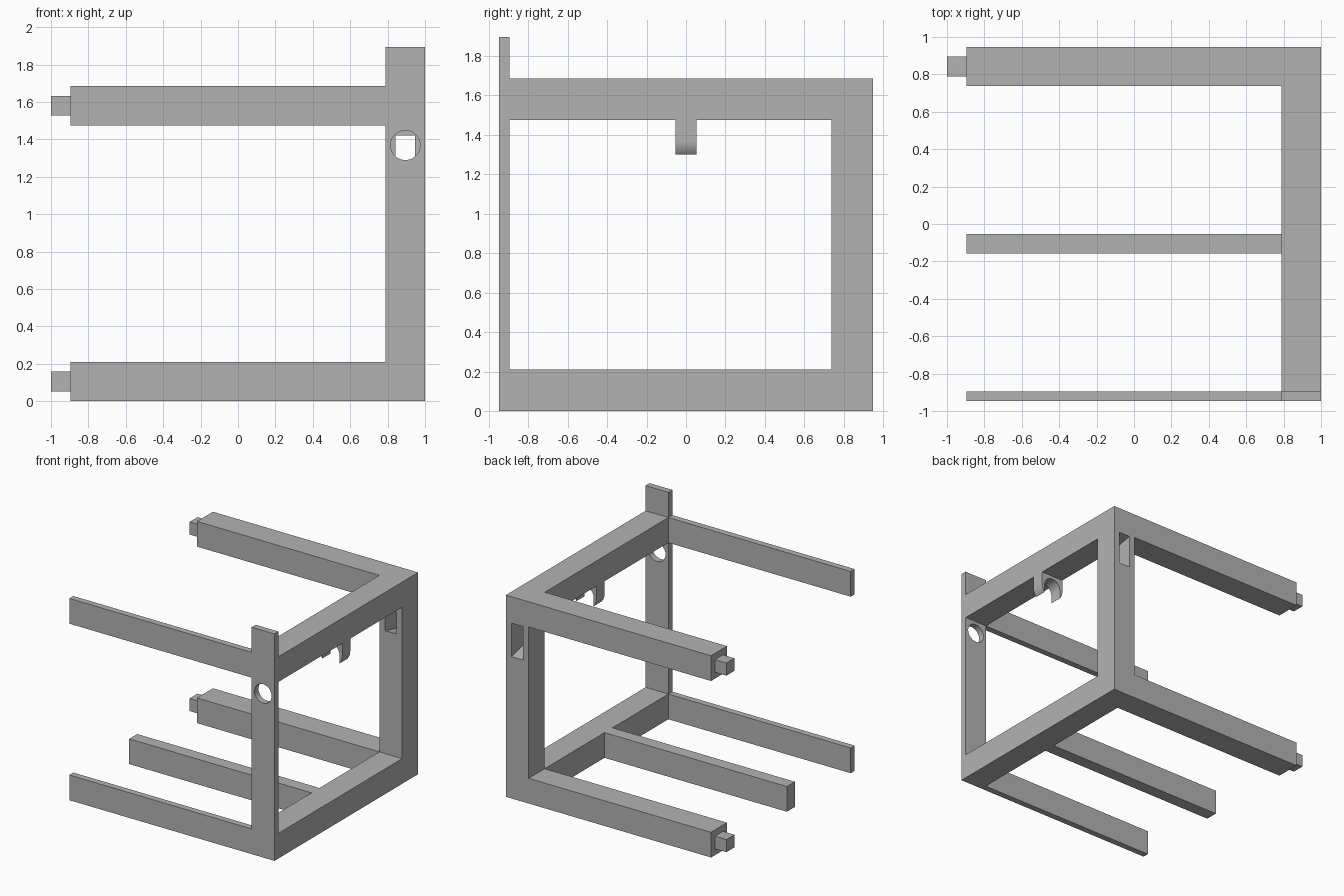
import bpy, bmesh
from math import sin, cos, pi, radians, asin

cube = bpy.data.objects.get("Cube")
if cube:
    bpy.data.objects.remove(cube, do_unlink=True)

U = 2 / 19  # one design unit

grey = bpy.data.materials.new("plain_grey")
grey.use_nodes = True
grey.diffuse_color = (0.45, 0.45, 0.45, 1)
grey.node_tree.nodes["Principled BSDF"].inputs["Base Color"].default_value = (0.45, 0.45, 0.45, 1)


def loft(name, front, back):
    """Join two matching outlines (in design units) into a closed solid."""
    bm = bmesh.new()
    a = [bm.verts.new([c * U for c in p]) for p in front]
    b = [bm.verts.new([c * U for c in p]) for p in back]
    bm.faces.new(a)
    bm.faces.new(b[::-1])
    for i in range(len(a)):
        j = (i + 1) % len(a)
        bm.faces.new((a[j], a[i], b[i], b[j]))
    bmesh.ops.recalc_face_normals(bm, faces=bm.faces)
    mesh = bpy.data.meshes.new(name)
    bm.to_mesh(mesh)
    bm.free()
    mesh.materials.append(grey)
    ob = bpy.data.objects.new(name, mesh)
    bpy.context.collection.objects.link(ob)
    return ob


def rect(x, y, z):
    return [(x[0], y, z[0]), (x[1], y, z[0]), (x[1], y, z[1]), (x[0], y, z[1])]


def box(name, x, y, z):
    return loft(name, rect(x, y[0], z), rect(x, y[1], z))


def activate(ob):
    bpy.ops.object.select_all(action='DESELECT')
    ob.select_set(True)
    bpy.context.view_layer.objects.active = ob


def smooth(ob):
    activate(ob)
    bpy.ops.object.shade_smooth_by_angle(angle=radians(30))


def cut(ob, cutter):
    cutter.hide_render = True
    mod = ob.modifiers.new("cut", 'BOOLEAN')
    mod.operation = 'DIFFERENCE'
    mod.solver = 'EXACT'
    mod.object = cutter
    activate(ob)
    bpy.ops.object.modifier_apply(modifier=mod.name)
    bpy.data.objects.remove(cutter, do_unlink=True)


def arc(r, start, end, n):
    """Points (x, z) on an arc about the rod axis."""
    angles = [start + (end - start) * i / n for i in range(n + 1)]
    return [(ROD_X + r * cos(t), ROD_Z + r * sin(t)) for t in angles]


SIDE = (7.5, 9.5)     # width of the side frame
ARM = (-8.5, 7.5)     # reach of the arms
ROD_X, ROD_Z, ROD_R = 8.5, 13, 0.75

# Rails and arms at both levels
for level, z in (("lower", 0), ("upper", 14)):
    h = (z, z + 2)
    box(level + "_side_rail", SIDE, (-8.5, 9), h)
    box(level + "_front_arm", ARM, (-9, -8.5), h)
    box(level + "_back_arm", ARM, (7, 9), h)
    box(level + "_peg", (-9.5, -8.5), (7.5, 8.5), (z + 0.5, z + 1.5))
box("middle_arm", ARM, (-1.5, -0.5), (0, 2))

# Thin front post with a round hole
front_post = box("front_post", SIDE, (-9, -8.5), (0, 18))
ring = arc(ROD_R, 0, 2 * pi, 64)[:-1]
cut(front_post, loft("hole_cutter", [(x, -9.5, z) for x, z in ring],
                     [(x, -8, z) for x, z in ring]))
smooth(front_post)

# Back post with a slot that flares towards the back
back_post = box("back_post", SIDE, (7, 9), (2, 14))
cut(back_post, loft("slot_cutter", rect((8, 9), 6.9, (11.77, 13.48)),
                    rect((8, 9), 9.1, (11.23, 13.92))))

# Open rod hook under the upper rail
tip = asin((1 - ROD_R ** 2) ** 0.5)
outline = [(9.5, 14), (7.5, 14)]
outline += arc(1, pi, pi + tip, 10)
outline += arc(ROD_R, pi, 0, 32)
outline += arc(1, -tip, 0, 10)
hook = loft("rod_hook", [(x, -0.5, z) for x, z in outline],
            [(x, 0.5, z) for x, z in outline])
smooth(hook)
